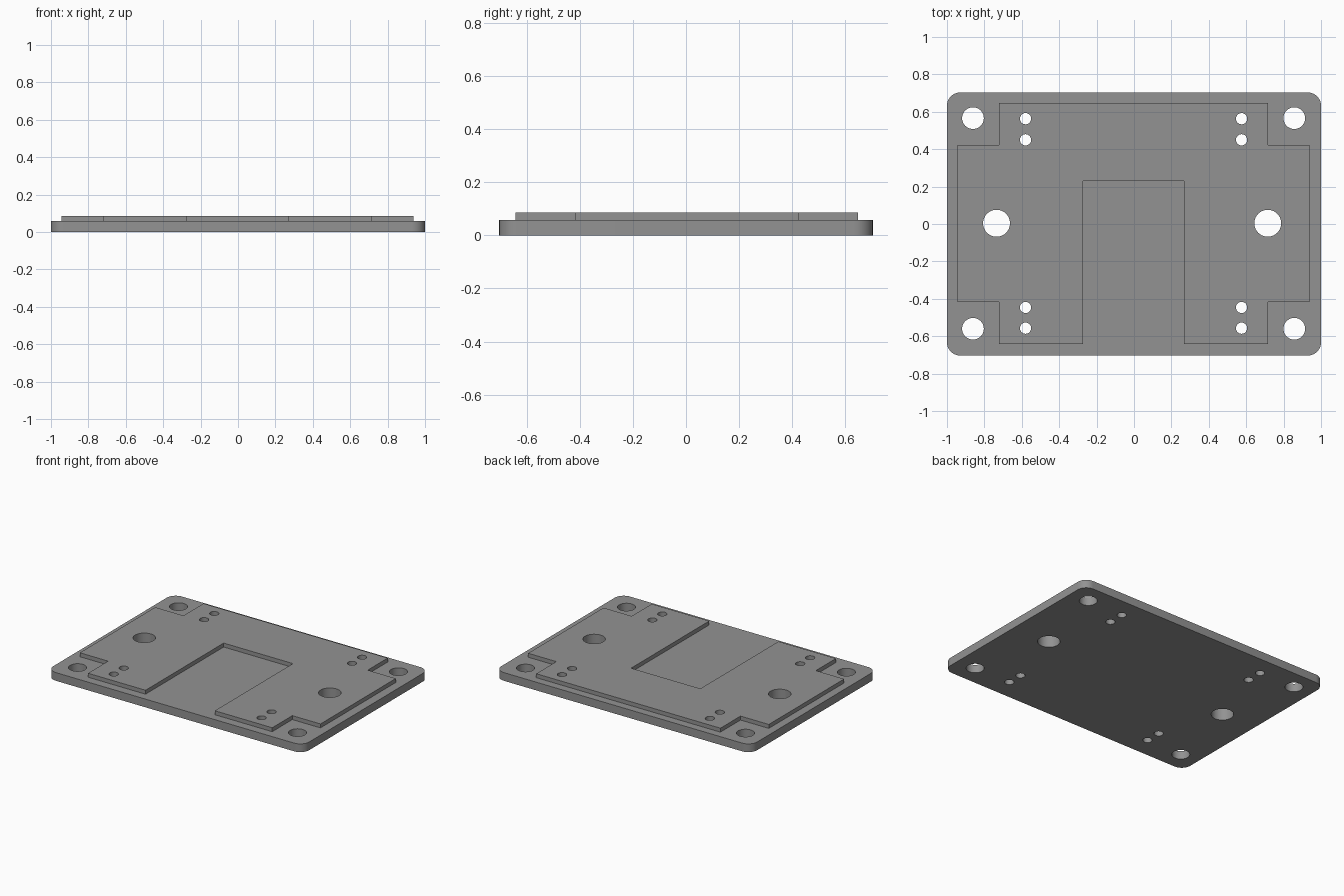
import bpy, bmesh, math

if "Cube" in bpy.data.objects:
    bpy.data.objects.remove(bpy.data.objects["Cube"])

grey = bpy.data.materials.new("grey")
grey.diffuse_color = (0.29, 0.29, 0.29, 1)
grey.use_nodes = True
grey.node_tree.nodes["Principled BSDF"].inputs["Base Color"].default_value = grey.diffuse_color


def prism(name, outline, z0, z1):
    """Extrude a counter-clockwise outline from z0 to z1."""
    bm = bmesh.new()
    face = bm.faces.new([bm.verts.new((x, y, z0)) for x, y in outline])
    top = bmesh.ops.extrude_face_region(bm, geom=[face])["geom"]
    bmesh.ops.translate(bm, vec=(0, 0, z1 - z0),
                        verts=[v for v in top if isinstance(v, bmesh.types.BMVert)])
    bmesh.ops.recalc_face_normals(bm, faces=bm.faces)
    mesh = bpy.data.meshes.new(name)
    bm.to_mesh(mesh)
    bm.free()
    mesh.materials.append(grey)
    obj = bpy.data.objects.new(name, mesh)
    bpy.context.collection.objects.link(obj)
    return obj


def arc(cx, cy, r, start, sweep, n):
    return [(cx + r * math.cos(math.radians(start + sweep * i / n)),
             cy + r * math.sin(math.radians(start + sweep * i / n))) for i in range(n + 1)]


def boolean(target, tool, operation):
    mod = target.modifiers.new(operation.lower(), 'BOOLEAN')
    mod.operation, mod.object, mod.solver = operation, tool, 'EXACT'
    bpy.context.view_layer.objects.active = target
    bpy.ops.object.modifier_apply(modifier=mod.name)
    bpy.data.objects.remove(tool)


# base plate with rounded corners
W, D, R = 1.0, 0.703, 0.07
corners = [(W - R, D - R, 0), (R - W, D - R, 90), (R - W, R - D, 180), (W - R, R - D, 270)]
plate = prism("mounting_plate",
              [p for x, y, a in corners for p in arc(x, y, R, a, 90, 10)], 0, 0.058)

# raised pad with corner cut-outs and a front slot
pad = prism("raised_pad", [
    (-0.943, -0.418), (-0.722, -0.418), (-0.722, -0.642), (-0.273, -0.642),
    (-0.273, 0.23), (0.268, 0.23), (0.268, -0.642), (0.717, -0.642),
    (0.717, -0.418), (0.937, -0.418), (0.937, 0.423), (0.717, 0.423),
    (0.717, 0.647), (-0.722, 0.647), (-0.722, 0.423), (-0.943, 0.423)], 0.03, 0.086)
boolean(plate, pad, 'UNION')

# through holes: corner bolts, paired screws and two large side holes
holes = [(-0.735, 0.004, 0.072), (0.715, 0.004, 0.072)]
for x in (-0.861, 0.857):
    holes += [(x, y, 0.058) for y in (-0.56, 0.566)]
for x in (-0.58, 0.575):
    holes += [(x, y, 0.03) for y in (-0.557, -0.446, 0.45, 0.563)]
for x, y, r in holes:
    boolean(plate, prism("drill", arc(x, y, r, 0, 360, 40)[:-1], -0.1, 0.2), 'DIFFERENCE')

# smooth the curved walls, keep edges sharp
plate.select_set(True)
bpy.ops.object.shade_smooth_by_angle(angle=math.radians(30))
